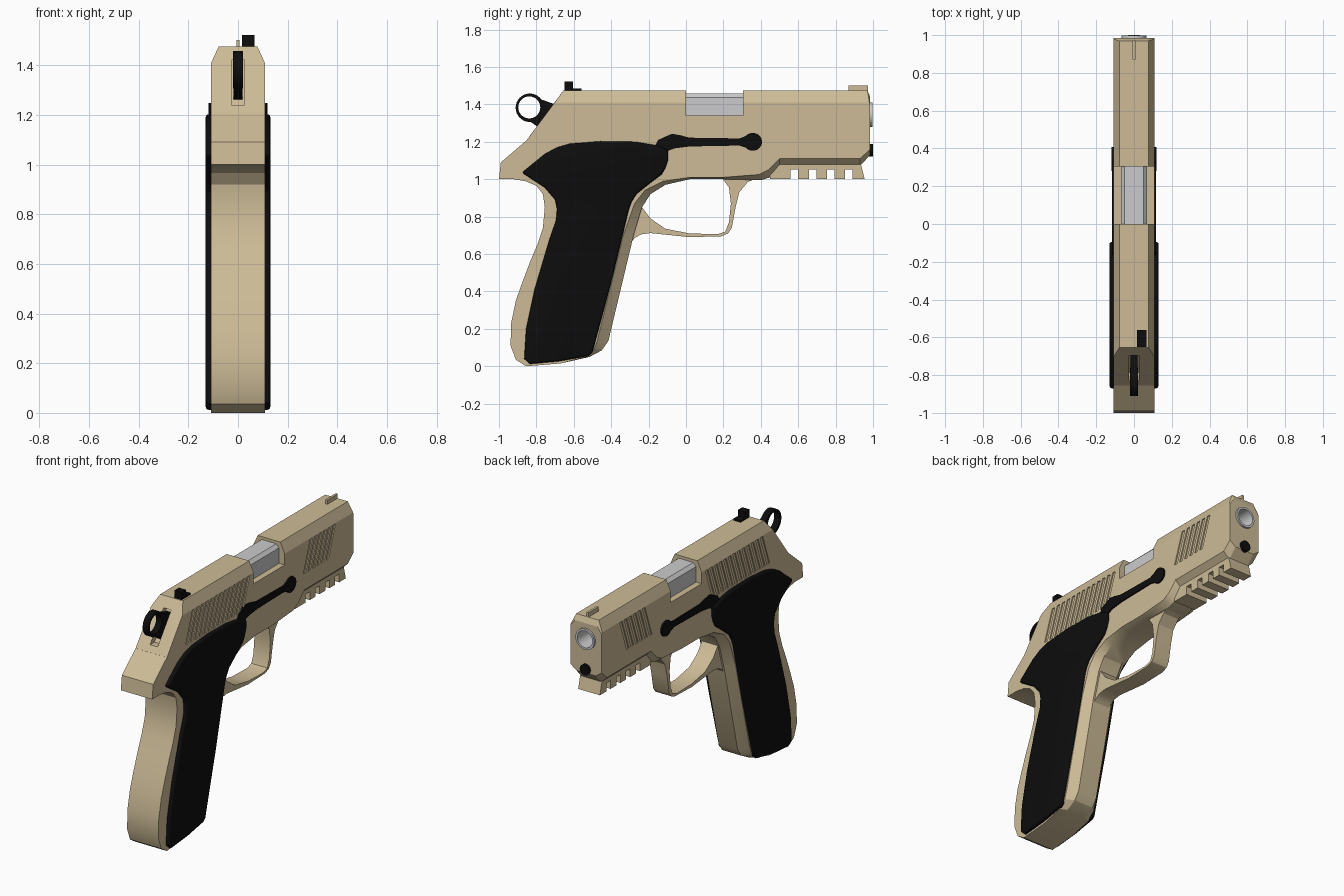
import bpy, bmesh, math
from mathutils import Matrix


def material(name, rgb):
    m = bpy.data.materials.new(name)
    m.diffuse_color = (*rgb, 1)
    return m


TAN = material("sand_tan", (0.61, 0.50, 0.31))
BLACK = material("matte_black", (0.004, 0.004, 0.004))
STEEL = material("light_steel", (0.60, 0.60, 0.61))


def add_loft(bm, rings):
    """Join equal-length (y, z) outlines placed at different x, and cap the ends."""
    loops = [[bm.verts.new((x, y, z)) for y, z in pts] for x, pts in rings]
    n = len(loops[0])
    for a, b in zip(loops, loops[1:]):
        for i in range(n):
            bm.faces.new((a[i], a[(i + 1) % n], b[(i + 1) % n], b[i]))
    bm.faces.new(loops[0])
    bm.faces.new(loops[-1][::-1])


def finish(name, bm, mat):
    bmesh.ops.recalc_face_normals(bm, faces=bm.faces)
    me = bpy.data.meshes.new(name)
    bm.to_mesh(me)
    bm.free()
    ob = bpy.data.objects.new(name, me)
    bpy.context.collection.objects.link(ob)
    me.materials.append(mat)
    return ob


def loft(name, rings, mat):
    bm = bmesh.new()
    add_loft(bm, rings)
    return finish(name, bm, mat)


def prism(name, pts, x0, x1, mat):
    return loft(name, [(x0, pts), (x1, pts)], mat)


def chamfered(name, rows, inner, outer, mat):
    """Rows are (y, z, dy, dz): offsets shift the point on the outer side faces."""
    full = [(r[0], r[1]) for r in rows]
    side = [(r[0] + r[2], r[1] + r[3]) for r in rows]
    return loft(name, [(-outer, side), (-inner, full), (inner, full), (outer, side)], mat)


def circle(y, z, r, n=32):
    return [(y + r * math.cos(2 * math.pi * i / n), z + r * math.sin(2 * math.pi * i / n))
            for i in range(n)]


def rod(name, z, r, y0, y1, mat):
    bm = bmesh.new()
    bmesh.ops.create_cone(bm, cap_ends=True, segments=32, radius1=r, radius2=r, depth=y1 - y0,
                          matrix=Matrix.Translation((0, (y0 + y1) / 2, z))
                          @ Matrix.Rotation(math.pi / 2, 4, 'X'))
    return finish(name, bm, mat)


def activate(ob):
    bpy.ops.object.select_all(action='DESELECT')
    ob.select_set(True)
    bpy.context.view_layer.objects.active = ob


def apply(ob, kind, **settings):
    activate(ob)
    mod = ob.modifiers.new(kind, kind)
    for k, v in settings.items():
        setattr(mod, k, v)
    bpy.ops.object.modifier_apply(modifier=mod.name)


def cut(ob, cutter):
    cutter.hide_render = True
    apply(ob, 'BOOLEAN', operation='DIFFERENCE', solver='EXACT', object=cutter)
    bpy.data.objects.remove(cutter)


def mirror(ob):
    apply(ob, 'MIRROR', use_axis=(True, False, False))


# Slide with chamfered top
slide = chamfered("slide", [(-0.855, 1.205, 0, 0), (-0.655, 1.475, -0.047, -0.065),
                            (0.97, 1.475, 0.01, -0.065), (0.985, 1.44, 0, -0.04),
                            (0.985, 1.205, 0, 0)], 0.078, 0.108, TAN)

# Ejection port, hammer slot and muzzle opening
cut(slide, prism("port_cutter", [(0, 1.34), (0.305, 1.34), (0.305, 1.6), (0, 1.6)], -0.2, 0.2, TAN))
cut(slide, prism("slot_cutter", [(-0.95, 1.24), (-0.95, 1.42), (-0.655, 1.42), (-0.785, 1.24)],
                 -0.026, 0.026, TAN))
cut(slide, rod("muzzle_cutter", 1.345, 0.063, 0.6, 1.1, TAN))

# Slanted grip grooves on both sides of the slide
bm = bmesh.new()
starts = [-0.67 + 0.045 * i for i in range(13)] + [0.49 + 0.045 * i for i in range(6)]
for y in starts:
    for s in (-1, 1):
        pts = [(y, 1.212), (y + 0.024, 1.212), (y + 0.092, 1.405), (y + 0.068, 1.405)]
        add_loft(bm, [(s * 0.101, pts), (s * 0.13, pts)])
cut(slide, finish("groove_cutter", bm, TAN))

# Frame: tang, grip core and dust cover in one body
frame = chamfered("frame", [
    (-0.855, 1.206, 0, 0), (-0.99, 1.09, 0, 0), (-1.0, 1.0, 0, 0), (-0.92, 1.0, 0, 0),
    (-0.86, 0.99, 0, 0), (-0.80, 0.965, 0, 0), (-0.765, 0.92, 0, 0), (-0.755, 0.85, 0, 0),
    (-0.765, 0.74, 0, 0), (-0.795, 0.65, 0, 0), (-0.835, 0.555, 0, 0), (-0.875, 0.45, 0, 0),
    (-0.91, 0.35, 0, 0), (-0.935, 0.23, 0, 0), (-0.938, 0.11, 0, 0), (-0.91, 0.035, 0, 0),
    (-0.855, 0.0, 0, 0), (-0.67, 0.015, 0, 0), (-0.515, 0.05, -0.02, 0.0),
    (-0.45, 0.085, -0.04, 0.01), (-0.415, 0.135, -0.06, 0), (-0.28, 0.70, -0.055, 0),
    (-0.235, 0.85, -0.04, 0.02), (-0.19, 0.92, -0.03, 0.02), (-0.11, 0.97, -0.01, 0.02),
    (0.02, 1.0, 0, 0.01), (0.2, 1.0, 0, 0.01), (0.4, 0.995, -0.01, 0.03),
    (0.45, 1.01, -0.01, 0.04), (0.50, 1.07, 0, 0.04), (0.93, 1.07, 0, 0.04),
    (0.985, 1.13, 0, 0.03), (0.985, 1.206, 0, 0)], 0.066, 0.108, TAN)

# Trigger guard
guard = prism("trigger_guard", [
    (-0.31, 0.64), (-0.275, 0.685), (-0.24, 0.705), (-0.19, 0.712), (0.02, 0.69), (0.19, 0.695),
    (0.225, 0.71), (0.245, 0.74), (0.265, 0.85), (0.285, 0.93), (0.33, 0.985), (0.42, 1.02),
    (0.18, 1.02), (0.205, 0.99), (0.23, 0.955), (0.24, 0.87), (0.23, 0.77), (0.21, 0.72),
    (0.17, 0.706), (0.02, 0.71), (-0.11, 0.735), (-0.19, 0.79), (-0.235, 0.85), (-0.31, 0.83)],
    -0.055, 0.055, TAN)

# Accessory rail with notches
pts = [(0.45, 1.0)]
for y in (0.56, 0.657, 0.754, 0.85):
    pts += [(y, 1.0), (y, 1.052), (y + 0.04, 1.052), (y + 0.04, 1.0)]
pts += [(0.955, 1.0), (0.935, 1.08), (0.45, 1.08)]
rail = prism("accessory_rail", pts, -0.075, 0.075, TAN)

# Grip panels
grips = prism("grip_panels", [
    (-0.878, 1.035), (-0.755, 1.135), (-0.69, 1.17), (-0.62, 1.19), (-0.46, 1.203),
    (-0.27, 1.2), (-0.15, 1.18), (-0.095, 1.155), (-0.095, 1.105), (-0.11, 1.06),
    (-0.13, 1.025), (-0.19, 0.98), (-0.265, 0.92), (-0.29, 0.88), (-0.305, 0.84),
    (-0.395, 0.465), (-0.50, 0.075), (-0.52, 0.055), (-0.675, 0.027), (-0.835, 0.012),
    (-0.865, 0.04), (-0.855, 0.2), (-0.81, 0.41), (-0.73, 0.68), (-0.695, 0.78),
    (-0.69, 0.84), (-0.70, 0.89), (-0.755, 0.955)], 0.095, 0.131, BLACK)
apply(grips, 'BEVEL', width=0.015, segments=3, limit_method='ANGLE', angle_limit=math.radians(75))
mirror(grips)

# Slide catch levers with a round pivot at the front
catch = prism("slide_catches", [
    (-0.165, 1.18), (-0.15, 1.21), (-0.075, 1.243), (-0.03, 1.235), (0.02, 1.222), (0.29, 1.218),
    (0.29, 1.18), (0.02, 1.175), (-0.06, 1.165), (-0.1, 1.15)], 0.1, 0.116, BLACK)
mirror(catch)
pivot_pts = [(0.28, 1.215)] + [
    (0.357 + 0.05 * math.cos(a), 1.2 + 0.048 * math.sin(a))
    for a in (math.radians(140 - i * 20) for i in range(15))] + [(0.28, 1.182)]
pivot = prism("catch_pivots", pivot_pts, 0.1, 0.118, BLACK)
mirror(pivot)

# Ring hammer
ring = prism("hammer_ring", circle(-0.835, 1.382, 0.076), -0.02, 0.02, BLACK)
tail = prism("hammer_tail", [(-0.80, 1.443), (-0.77, 1.425), (-0.70, 1.40), (-0.66, 1.39),
                             (-0.755, 1.25), (-0.80, 1.285), (-0.845, 1.316), (-0.80, 1.34),
                             (-0.775, 1.38)], -0.019, 0.019, BLACK)
for part in (ring, tail):
    cut(part, prism("ring_cutter", circle(-0.838, 1.384, 0.059), -0.1, 0.1, BLACK))

# Barrel chamber seen through the port
chamber = chamfered("barrel_chamber", [(-0.01, 1.33, 0, 0), (-0.01, 1.457, 0, -0.02),
                                       (0.315, 1.457, 0, -0.02), (0.315, 1.33, 0, 0)],
                    0.05, 0.07, STEEL)

# Hollow muzzle tube and recoil guide rod
barrel = rod("barrel", 1.345, 0.065, 0.62, 0.997, STEEL)
cut(barrel, rod("bore_cutter", 1.345, 0.052, 0.66, 1.1, STEEL))
guide = rod("guide_rod", 1.155, 0.033, 0.9, 1.0, BLACK)

# Sights
rear = prism("rear_sight", [(-0.65, 1.46), (-0.65, 1.522), (-0.605, 1.522), (-0.605, 1.485),
                            (-0.56, 1.485), (-0.56, 1.46)], 0.016, 0.066, BLACK)
front = prism("front_sight", [(0.87, 1.46), (0.87, 1.502), (0.972, 1.502), (0.972, 1.46)],
              -0.007, 0.007, TAN)

# Smooth the curved parts while keeping edges crisp
for ob in (grips, frame, guard, ring, barrel, guide, pivot):
    activate(ob)
    bpy.ops.object.shade_smooth_by_angle(angle=math.radians(25))
